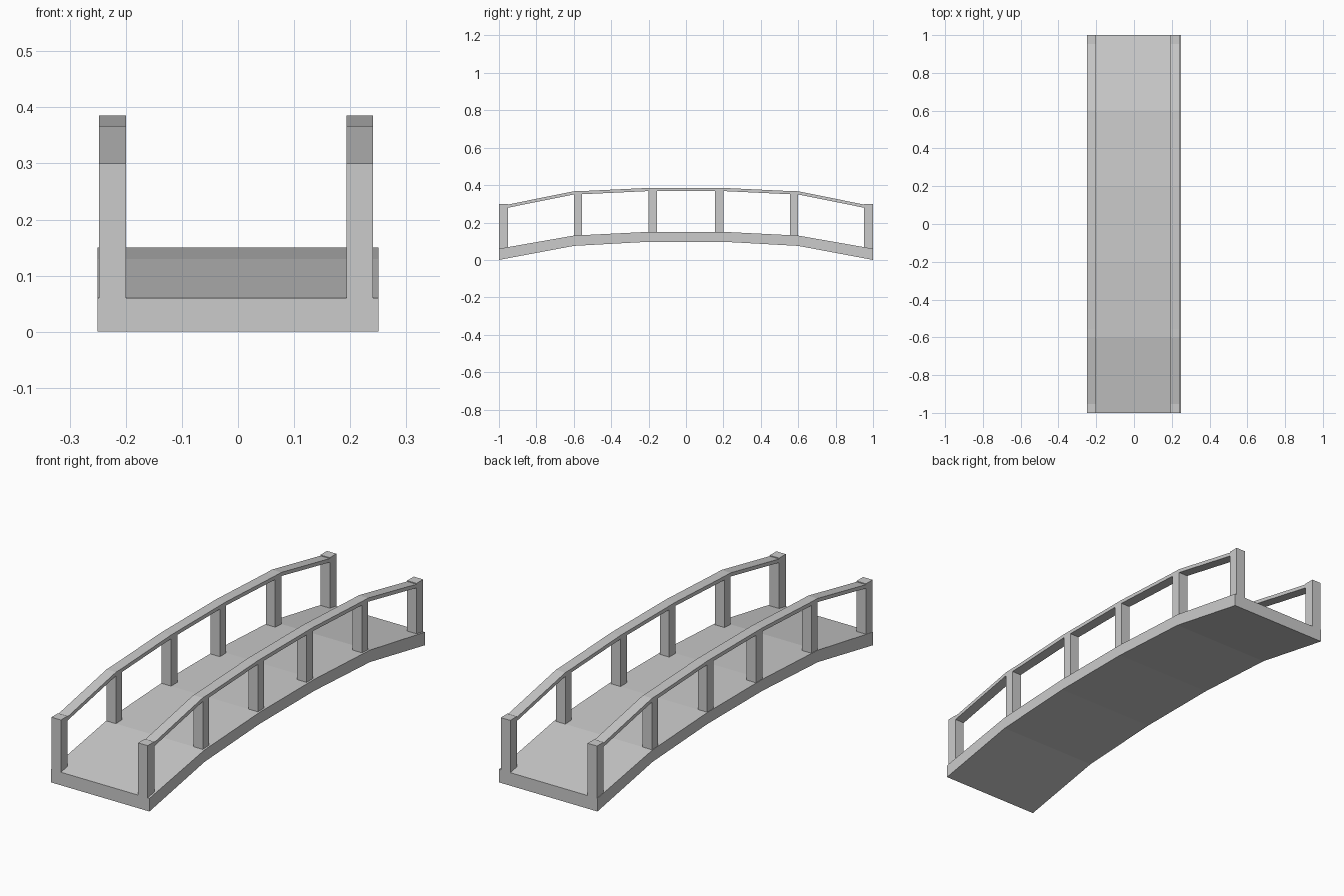
import bpy

if "Cube" in bpy.data.objects:
    bpy.data.objects.remove(bpy.data.objects["Cube"])


def extrude_profile(name, pts, x0, x1):
    """Closed (y, z) outline extruded along x."""
    n = len(pts)
    verts = [(x, y, z) for x in (x0, x1) for y, z in pts]
    faces = [(i, (i + 1) % n, n + (i + 1) % n, n + i) for i in range(n)]
    # end caps as quads between the lower and upper chains
    for j in range(n // 2 - 1):
        a, b, c, d = j, j + 1, n - 2 - j, n - 1 - j
        faces += [(d, c, b, a), (n + a, n + b, n + c, n + d)]
    # caps face outward; flip the sides to match
    faces = [tuple(reversed(f)) if k < n else f for k, f in enumerate(faces)]
    faces = [tuple(reversed(f)) for f in faces]
    mesh = bpy.data.meshes.new(name)
    mesh.from_pydata(verts, [], faces)
    import bmesh
    bm = bmesh.new()
    bm.from_mesh(mesh)
    bmesh.ops.recalc_face_normals(bm, faces=bm.faces)
    bm.to_mesh(mesh)
    bm.free()
    ob = bpy.data.objects.new(name, mesh)
    bpy.context.collection.objects.link(ob)
    return ob


def mirrored(half):
    return half + [(-y, z) for y, z in reversed(half)]


def band(name, lower, upper, x0, x1):
    return extrude_profile(name, mirrored(lower) + mirrored(upper)[::-1], x0, x1)


# arched deck
DECK_TOP = [(-1, 0.06), (-0.6, 0.13), (-0.2, 0.15)]
DECK_BOTTOM = [(-1, 0.0), (-0.6, 0.075), (-0.2, 0.097)]
band("deck", DECK_BOTTOM, DECK_TOP, -0.25, 0.25)

# posts: outer y, inner y, deck height at outer, at inner, top
POSTS = [(-1, -0.952, 0.06, 0.068, 0.30),
         (-0.6, -0.556, 0.13, 0.132, 0.367),
         (-0.2, -0.154, 0.15, 0.15, 0.385)]
# handrail chain, running between the post tops
RAIL_TOP = [(-0.952, 0.296), (-0.6, 0.367), (-0.556, 0.368), (-0.2, 0.385)]
RAIL_BOTTOM = [(y, z - 0.017) for y, z in RAIL_TOP]

for side, x0, x1 in (("left", -0.248, -0.2), ("right", 0.193, 0.241)):
    for i, (yo, yi, zo, zi, top) in enumerate(POSTS):
        for end, s in (("front", 1), ("back", -1)):
            extrude_profile(f"{side}_{end}_post_{i + 1}",
                            [(s * yo, zo), (s * yi, zi), (s * yi, top), (s * yo, top)],
                            x0, x1)
    band(f"{side}_handrail", RAIL_BOTTOM, RAIL_TOP, x0, x1)
